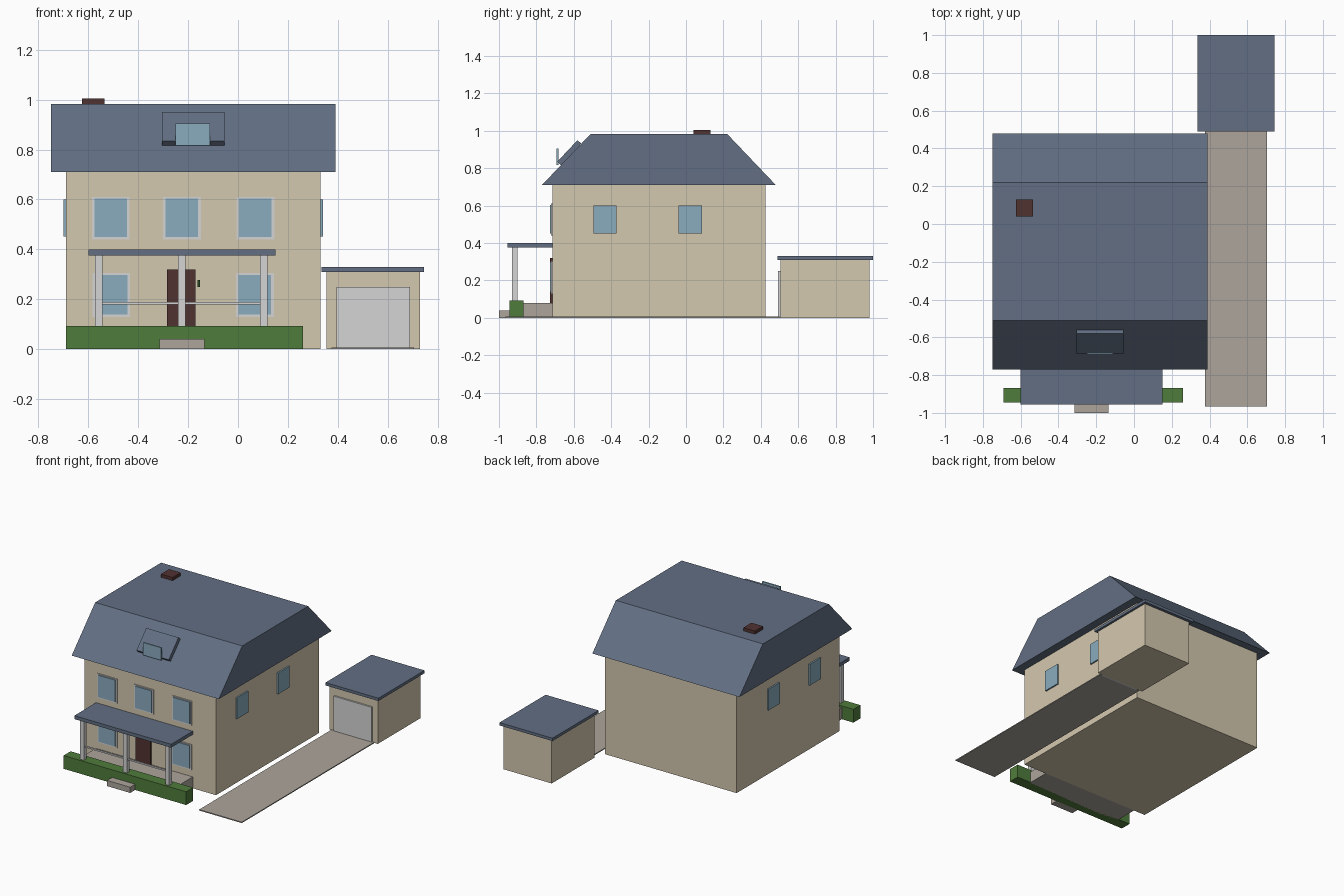
import bpy, bmesh

cube = bpy.data.objects.get("Cube")
if cube:
    bpy.data.objects.remove(cube, do_unlink=True)


def material(name, rgb):
    lin = [((c / 255 + 0.055) / 1.055) ** 2.4 for c in rgb]
    m = bpy.data.materials.new(name)
    m.use_nodes = True
    m.diffuse_color = (*lin, 1)
    m.node_tree.nodes["Principled BSDF"].inputs["Base Color"].default_value = (*lin, 1)
    return m


WALL = material("cream wall", (212, 200, 175))
ROOF = material("slate roof", (98, 111, 131))
TRIM = material("pale trim", (212, 213, 212))
GLASS = material("blue glass", (138, 172, 190))
BROWN = material("dark brown", (80, 50, 48))
HEDGE = material("hedge green", (80, 124, 60))
STONE = material("paving stone", (172, 165, 156))
LEAF = material("dark green", (40, 75, 35))


def prism(name, profile, x0, x1, mat):
    """Extrude a (y, z) outline along x."""
    bm = bmesh.new()
    face = bm.faces.new([bm.verts.new((x0, y, z)) for y, z in profile])
    ext = bmesh.ops.extrude_face_region(bm, geom=[face])
    verts = [g for g in ext["geom"] if isinstance(g, bmesh.types.BMVert)]
    bmesh.ops.translate(bm, vec=(x1 - x0, 0, 0), verts=verts)
    bmesh.ops.recalc_face_normals(bm, faces=bm.faces)
    mesh = bpy.data.meshes.new(name)
    bm.to_mesh(mesh)
    bm.free()
    mesh.materials.append(mat)
    obj = bpy.data.objects.new(name, mesh)
    bpy.context.collection.objects.link(obj)
    return obj


def box(name, x, y, z, mat):
    outline = [(y[0], z[0]), (y[1], z[0]), (y[1], z[1]), (y[0], z[1])]
    return prism(name, outline, x[0], x[1], mat)


# House body and gambrel roof
FRONT = -0.715
box("house_walls", (-0.69, 0.33), (FRONT, 0.425), (0, 0.71), WALL)
prism("main_roof", [(-0.77, 0.71), (0.48, 0.71), (0.22, 0.983), (-0.51, 0.983)],
      -0.75, 0.39, ROOF)
box("chimney", (-0.625, -0.535), (0.04, 0.13), (0.95, 1.005), BROWN)

# Roof hatch with its upright pane
prism("roof_hatch", [(-0.688, 0.835), (-0.58, 0.95), (-0.56, 0.931), (-0.668, 0.816)],
      -0.305, -0.055, ROOF)
box("hatch_pane", (-0.25, -0.112), (-0.692, -0.682), (0.817, 0.905), GLASS)

# Front windows: a shallow frame with a raised pane
for floor, z0, z1, centres in (("upper", 0.45, 0.603, (-0.51, -0.225, 0.07)),
                               ("lower", 0.138, 0.298, (-0.508, 0.068))):
    for i, x in enumerate(centres):
        box(f"{floor}_frame_{i}", (x - 0.076, x + 0.076), (FRONT - 0.006, FRONT),
            (z0 - 0.01, z1 + 0.007), TRIM)
        box(f"{floor}_pane_{i}", (x - 0.065, x + 0.065), (FRONT - 0.012, FRONT),
            (z0, z1), GLASS)

# Side windows on both walls
for side, x in (("right", (-0.7, -0.69)), ("left", (0.33, 0.34))):
    for i, y in enumerate((-0.433, 0.023)):
        box(f"{side}_window_{i}", x, (y - 0.062, y + 0.062), (0.452, 0.6), GLASS)

# Front door and the small ornament beside it
box("front_door", (-0.285, -0.17), (FRONT - 0.012, FRONT), (0.08, 0.32), BROWN)
box("door_ornament", (-0.163, -0.153), (FRONT - 0.009, FRONT), (0.25, 0.277), LEAF)

# Porch
box("porch_deck", (-0.6, 0.15), (-0.935, FRONT), (0, 0.08), STONE)
box("porch_step", (-0.315, -0.135), (-1, -0.94), (0, 0.04), STONE)
box("porch_roof", (-0.6, 0.15), (-0.955, FRONT), (0.376, 0.4), ROOF)
for i, x in enumerate((-0.558, -0.225, 0.103)):
    box(f"porch_post_{i}", (x - 0.015, x + 0.015), (-0.93, -0.9), (0.08, 0.376), TRIM)
box("porch_rail", (-0.558, 0.103), (-0.92, -0.91), (0.179, 0.189), TRIM)
box("front_hedge", (-0.69, 0.26), (-0.945, -0.868), (0, 0.093), HEDGE)

# Garage and driveway
box("garage_walls", (0.355, 0.73), (0.505, 0.98), (0, 0.31), WALL)
box("garage_roof", (0.335, 0.745), (0.49, 1), (0.31, 0.33), ROOF)
box("garage_door", (0.395, 0.69), (0.493, 0.505), (0, 0.25), TRIM)
box("driveway", (0.375, 0.705), (-0.965, 0.5), (0, 0.007), STONE)
